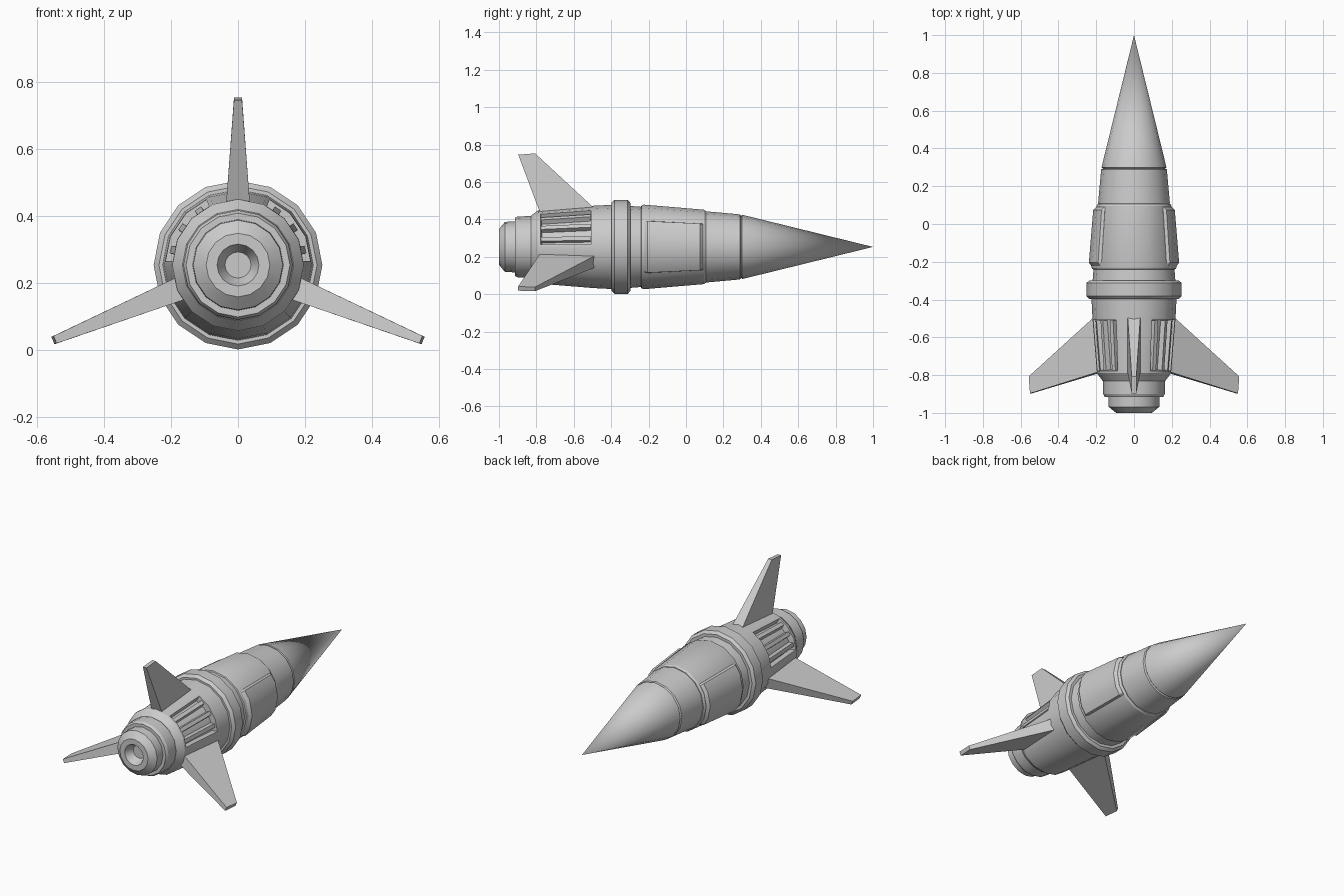
import bpy, bmesh, math
from mathutils import Vector

if "Cube" in bpy.data.objects:
    bpy.data.objects.remove(bpy.data.objects["Cube"])

CZ = 0.253          # height of the rocket axis
SIDES = 16
grey = bpy.data.materials.new("hull_grey")
grey.diffuse_color = (0.6, 0.6, 0.6, 1)
grey.use_nodes = True
grey.node_tree.nodes["Principled BSDF"].inputs["Base Color"].default_value = grey.diffuse_color


def polar(deg, r, y, side=0.0):
    """Point at an angle round the axis; side shifts it sideways."""
    a = math.radians(deg)
    return Vector((r * math.cos(a) - side * math.sin(a), y,
                   CZ + r * math.sin(a) + side * math.cos(a)))


def finish(name, bm, smooth=True):
    bmesh.ops.remove_doubles(bm, verts=bm.verts, dist=1e-5)
    bmesh.ops.recalc_face_normals(bm, faces=bm.faces)
    me = bpy.data.meshes.new(name)
    bm.to_mesh(me)
    bm.free()
    me.materials.append(grey)
    ob = bpy.data.objects.new(name, me)
    bpy.context.collection.objects.link(ob)
    if smooth:
        bpy.ops.object.select_all(action='DESELECT')
        ob.select_set(True)
        bpy.context.view_layer.objects.active = ob
        bpy.ops.object.shade_smooth_by_angle(angle=math.radians(24))
    return ob


def lathe(profile):
    """Spin (y, r) points round the axis."""
    bm = bmesh.new()
    rings = [[bm.verts.new(polar(360 * i / SIDES, r, y)) for i in range(SIDES)]
             if r > 0 else [bm.verts.new((0, y, CZ))] for y, r in profile]
    for a, b in zip(rings, rings[1:]):
        for i in range(SIDES):
            j = (i + 1) % SIDES
            if len(a) == 1:
                bm.faces.new((a[0], b[i], b[j]))
            elif len(b) == 1:
                bm.faces.new((a[i], a[j], b[0]))
            else:
                bm.faces.new((a[i], a[j], b[j], b[i]))
    bmesh.ops.recalc_face_normals(bm, faces=bm.faces)
    return bm


def loft(name, sections, smooth=False):
    """Solid through a list of equal cross-sections."""
    bm = bmesh.new()
    rows = [[bm.verts.new(p) for p in s] for s in sections]
    n = len(rows[0])
    for a, b in zip(rows, rows[1:]):
        for i in range(n):
            j = (i + 1) % n
            bm.faces.new((a[i], a[j], b[j], b[i]))
    bm.faces.new(rows[0])
    bm.faces.new(rows[-1])
    return finish(name, bm, smooth)


# Nose and hull sections, from front to back
finish("nose_cone", lathe([(1.0, 0), (0.30, 0.172), (0.295, 0.165), (0.29, 0)]))
finish("upper_hull", lathe([(0.296, 0), (0.294, 0.166), (0.288, 0.174),
                            (0.11, 0.190), (0.10, 0.185), (0.095, 0)]))
finish("main_hull", lathe([(0.108, 0), (0.106, 0.192), (0.095, 0.199),
                           (-0.225, 0.226), (-0.238, 0.222), (-0.242, 0.212),
                           (-0.25, 0)]))
finish("collar", lathe([(-0.235, 0), (-0.235, 0.214), (-0.298, 0.219),
                        (-0.298, 0.236), (-0.312, 0.252), (-0.382, 0.252),
                        (-0.398, 0.236), (-0.40, 0)]))

# Engine hull with two recessed vents cut in the upper sides
bm = lathe([(-0.38, 0), (-0.38, 0.226), (-0.495, 0.220), (-0.79, 0.196),
            (-0.83, 0.166), (-0.83, 0)])
for lo, hi in ((0, 67.5), (112.5, 180)):
    faces = []
    for f in bm.faces:
        c = f.calc_center_median()
        ang = math.degrees(math.atan2(c.z - CZ, c.x))
        if -0.75 < c.y < -0.55 and lo < ang < hi:
            faces.append(f)
    bmesh.ops.inset_region(bm, faces=faces, thickness=0.013, use_even_offset=True)
    bmesh.ops.inset_region(bm, faces=faces, thickness=0.004, depth=-0.035,
                           use_even_offset=True)
finish("engine_hull", bm)

# Vent slats
for side, sign in (("right", 1), ("left", -1)):
    for k, ang in enumerate((13, 33.75, 54.5)):
        a = ang if sign > 0 else 180 - ang
        ends = []
        for y, r in ((-0.775, 0.185), (-0.51, 0.206)):
            ends.append([polar(a, r - 0.04, y, -0.017), polar(a, r - 0.04, y, 0.017),
                         polar(a, r, y, 0.011), polar(a, r, y, -0.011)])
        loft(f"vent_slat_{side}_{k + 1}", ends)

# Stepped tail with a nozzle hole
finish("tail_nozzle", lathe([(-0.82, 0), (-0.82, 0.165), (-0.90, 0.163),
                             (-0.915, 0.155), (-0.915, 0.136), (-0.968, 0.134),
                             (-1.0, 0.095), (-1.0, 0.0625), (-0.95, 0.039),
                             (-0.95, 0)]))

# Raised side panels with chamfered borders
for name, mid in (("side_panel_right", 0), ("side_panel_left", 180)):
    sections = []
    for off, lift in ((-39, 0), (-36, 1), (-22.5, 1), (0, 1), (22.5, 1),
                      (36, 1), (39, 0)):
        flat = 0.983 if abs(off) > 30 else 1
        up = 0.014 * lift
        prof = ((-0.224, 0.20), (-0.224, 0.224), (-0.205, 0.225 + up),
                (0.075, 0.202 + up), (0.09, 0.20), (0.09, 0.18))
        sections.append([polar(mid + off, r * flat, y) for y, r in prof])
    loft(name, sections, True)

# Fins: the top one is shorter than the two lower ones
for name, ang, tip in (("top_fin", 90, 0.50), ("lower_fin_right", -22.2, 0.597),
                       ("lower_fin_left", 202.2, 0.597)):
    loft(name, [
        [polar(ang, 0.19, -0.472, 0.035), polar(ang, 0.19, -0.472, -0.035),
         polar(ang, 0.19, -0.783, -0.035), polar(ang, 0.19, -0.783, 0.035)],
        [polar(ang, tip, -0.807, 0.012), polar(ang, tip, -0.807, -0.012),
         polar(ang, tip - 0.007, -0.897, -0.012), polar(ang, tip - 0.007, -0.897, 0.012)]])
